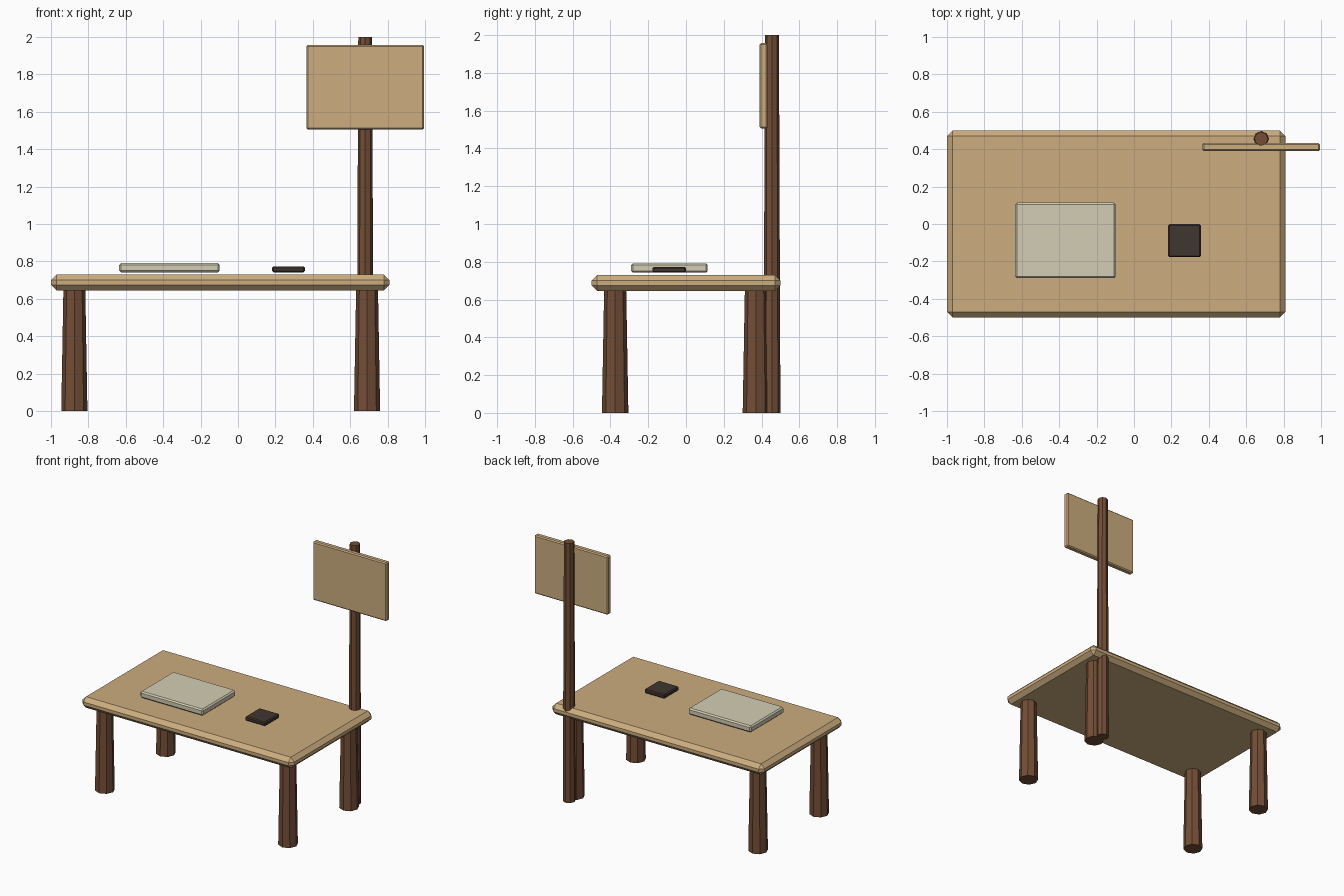
import bpy
from mathutils import Vector

cube = bpy.data.objects.get("Cube")
if cube:
    bpy.data.objects.remove(cube, do_unlink=True)


def make_material(name, rgb):
    """Flat material from display (sRGB) values, stored as linear."""
    colour = [((c / 255 + 0.055) / 1.055) ** 2.4 for c in rgb] + [1.0]
    mat = bpy.data.materials.new(name)
    mat.use_nodes = True
    mat.diffuse_color = colour
    mat.node_tree.nodes["Principled BSDF"].inputs["Base Color"].default_value = colour
    return mat


light_wood = make_material("light wood", (205, 173, 127))
dark_wood = make_material("dark wood", (115, 78, 54))
paper = make_material("pale paper", (212, 206, 180))
charcoal = make_material("charcoal", (64, 54, 47))


def slab(name, low, high, bevel, mat):
    """Box between two corners with chamfered edges."""
    low, high = Vector(low), Vector(high)
    bpy.ops.mesh.primitive_cube_add(size=1, location=(low + high) / 2)
    obj = bpy.context.object
    obj.name = name
    for v in obj.data.vertices:
        v.co *= high - low
    mod = obj.modifiers.new("chamfer", "BEVEL")
    mod.width = bevel
    mod.segments = 1
    obj.data.materials.append(mat)


def post(name, x, y, bottom, top, r_bottom, r_top):
    """Tapered eight-sided wooden post."""
    bpy.ops.mesh.primitive_cone_add(vertices=8, radius1=r_bottom, radius2=r_top,
                                    depth=top - bottom,
                                    location=(x, y, (bottom + top) / 2))
    obj = bpy.context.object
    obj.name = name
    obj.data.materials.append(dark_wood)


# Table top
slab("table_top", (-1.0, -0.5, 0.645), (0.81, 0.5, 0.73), 0.03, light_wood)

# Four tapered legs
for side, x in (("right", -0.875), ("left", 0.69)):
    for end, y in (("front", -0.375), ("back", 0.37)):
        post(f"{end}_{side}_leg", x, y, 0, 0.68, 0.07, 0.058)

# Tall pole with sign board
post("sign_pole", 0.68, 0.455, 0, 2.0, 0.045, 0.037)
slab("sign_board", (0.365, 0.39, 1.505), (0.995, 0.432, 1.957), 0.008, light_wood)

# Items on the table
slab("paper_stack", (-0.635, -0.29, 0.742), (-0.098, 0.115, 0.792), 0.01, paper)
slab("small_block", (0.183, -0.177, 0.742), (0.357, 0.0, 0.773), 0.007, charcoal)
